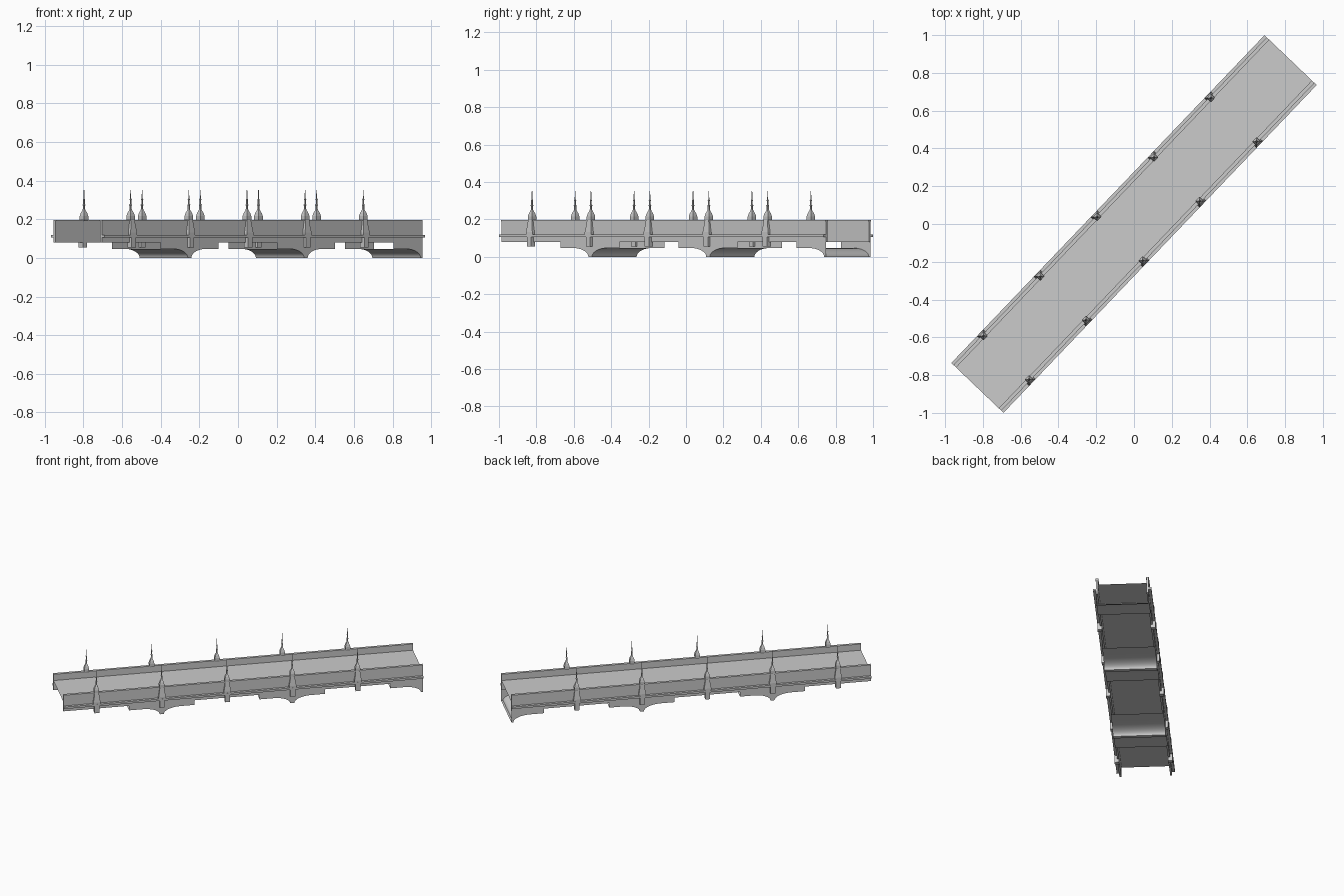
import bpy, bmesh, math
from mathutils import Matrix

if "Cube" in bpy.data.objects:
    bpy.data.objects.remove(bpy.data.objects["Cube"])

ANGLE = math.radians(46.3)
ROT = Matrix.Rotation(ANGLE, 4, 'Z')
L = 1.2            # half length
WALL = 0.173       # outer face of the bridge wall
BAY = 0.4357       # spacing of posts
POSTS = [-0.979 + BAY * i for i in range(5)]
PIERS = [POSTS[1], POSTS[3], L]


def finish(bm, name, smooth=False):
    me = bpy.data.meshes.new(name)
    bmesh.ops.transform(bm, matrix=ROT, verts=bm.verts)
    bm.to_mesh(me)
    bm.free()
    ob = bpy.data.objects.new(name, me)
    bpy.context.collection.objects.link(ob)
    if smooth:
        bpy.ops.object.select_all(action='DESELECT')
        ob.select_set(True)
        bpy.context.view_layer.objects.active = ob
        bpy.ops.object.shade_smooth_by_angle(angle=math.radians(30))
    return ob


def loft(bm, rings):
    vs = [[bm.verts.new(p) for p in r] for r in rings]
    n = len(rings[0])
    for a, b in zip(vs, vs[1:]):
        for i in range(n):
            j = (i + 1) % n
            bm.faces.new((a[i], a[j], b[j], b[i]))
    bm.faces.new(vs[0][::-1])
    bm.faces.new(vs[-1])
    bmesh.ops.recalc_face_normals(bm, faces=bm.faces)


def bar(name, section):
    """Extrude a closed (v, z) cross-section along the whole bridge."""
    bm = bmesh.new()
    loft(bm, [[(u, v, z) for v, z in section] for u in (-L, L)])
    finish(bm, name)


# Deck sheet between the walls
bm = bmesh.new()
bm.faces.new([bm.verts.new(p) for p in ((-L, -.162, .15), (L, -.162, .15),
                                        (L, .162, .15), (-L, .162, .15))])
finish(bm, "deck")

# Side walls with a thin coping, and projecting ledges
for s, side in ((1, "left"), (-1, "right")):
    bar("wall_" + side, [(s * v, z) for v, z in (
        (WALL, .08), (WALL, .190), (.175, .190), (.175, .197), (.156, .197),
        (.156, .190), (.160, .190), (.160, .08))])
    bar("ledge_" + side, [(s * v, z) for v, z in (
        (.170, .105), (.191, .105), (.191, .119), (.170, .119))])

# Corbelled piers: hollow arched shells with a curved soffit
arc = [(.013 + .112 * (1 - math.cos(t)), .047 * math.sin(t))
       for t in [math.pi / 2 * i / 8 for i in range(9)]]
half = [(0, 0)] + arc + [(BAY / 2, .047)]
bm = bmesh.new()
for c in PIERS:
    run = [(c - d, z) for d, z in half[::-1]]
    if c < L:
        run += [(c + d, z) for d, z in half[1:]]
    lo = {s: [bm.verts.new((u, s * WALL, z)) for u, z in run] for s in (1, -1)}
    hi = {s: [bm.verts.new((u, s * WALL, .085)) for u, z in run] for s in (1, -1)}
    for i in range(len(run) - 1):
        bm.faces.new((lo[1][i], lo[1][i + 1], lo[-1][i + 1], lo[-1][i]))
        bm.faces.new((lo[-1][i], lo[-1][i + 1], hi[-1][i + 1], hi[-1][i]))
        bm.faces.new((lo[1][i + 1], lo[1][i], hi[1][i], hi[1][i + 1]))
finish(bm, "arched_piers", smooth=True)


# Posts: bracket under the ledge, tapered buttress, square crocketed finial
def box_ring(u, s, hw, inner, outer, z):
    return [(u - hw, s * inner, z), (u + hw, s * inner, z),
            (u + hw, s * outer, z), (u - hw, s * outer, z)]


BRACKET = [(.016, .160, .190, z) for z in (.055, .105)]
BUTTRESS = ((.024, .165, .190, .105), (.024, .165, .190, .132),
            (.018, .165, .186, .165), (.014, .165, .182, .200))
FINIAL = [(r, .167 - r, .167 + r, z) for r, z in (
    (.013, .190), (.016, .198), (.016, .216), (.012, .232), (.006, .246),
    (.004, .254), (.004, .270), (.006, .274), (.003, .279), (.003, .298),
    (.0045, .302), (.002, .307), (.001, .352))]
for s, side in ((1, "left"), (-1, "right")):
    for k, u in enumerate(POSTS):
        for name, rows in (("bracket", BRACKET), ("buttress", BUTTRESS),
                           ("finial", FINIAL)):
            bm = bmesh.new()
            loft(bm, [box_ring(u, s, *row) for row in rows])
            finish(bm, f"{name}_{side}_{k}")
